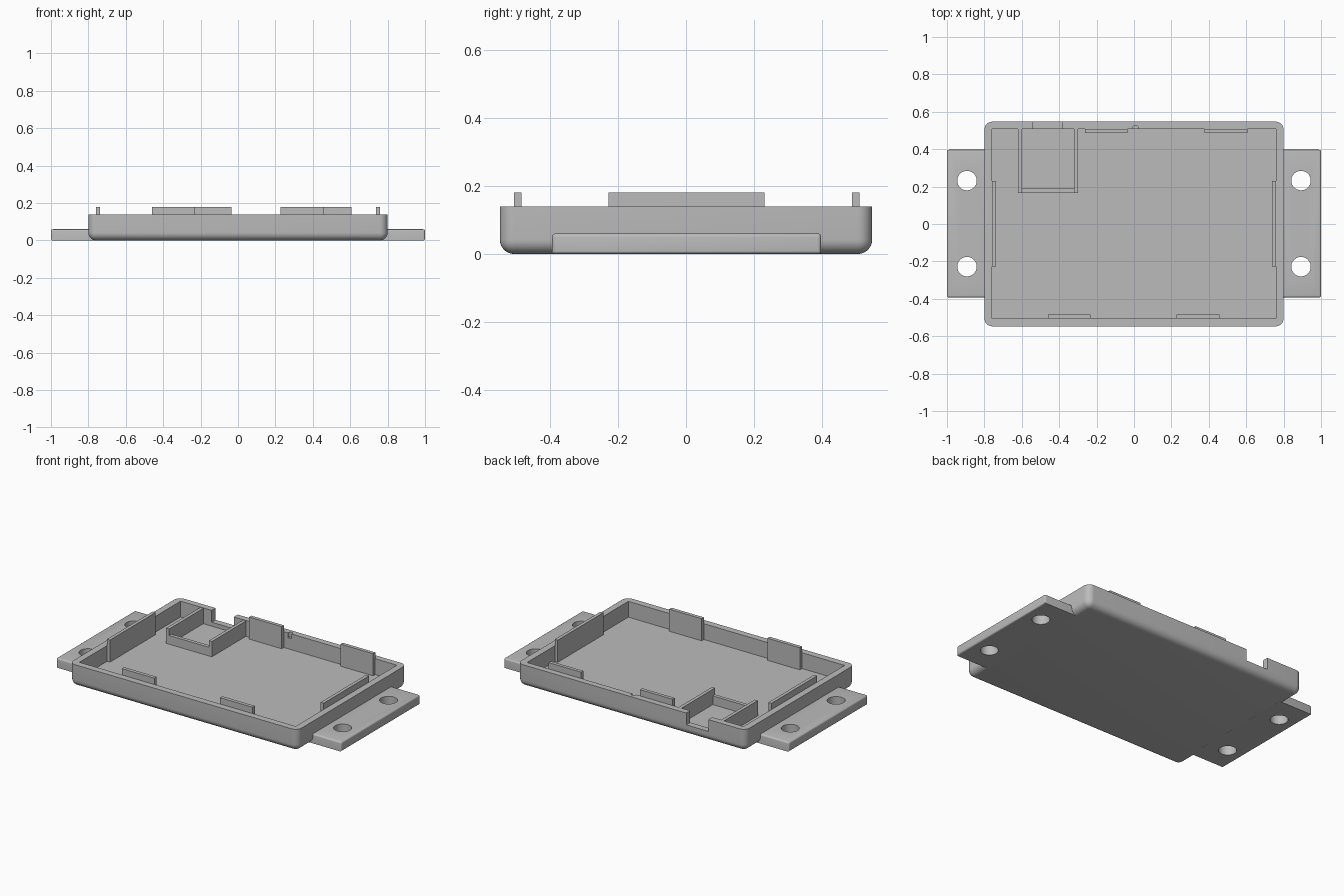
import bpy, bmesh, math

if "Cube" in bpy.data.objects:
    bpy.data.objects.remove(bpy.data.objects["Cube"])

gray = bpy.data.materials.new("light_gray")
gray.diffuse_color = (0.5, 0.5, 0.5, 1)
gray.use_nodes = True
gray.node_tree.nodes["Principled BSDF"].inputs["Base Color"].default_value = gray.diffuse_color


def box(name, x0, x1, y0, y1, z0, z1, radius=0, keep=None, segments=8):
    """Box from its limits; edges accepted by keep(a, b) are rounded."""
    bm = bmesh.new()
    bmesh.ops.create_cube(bm, size=1)
    for v in bm.verts:
        v.co = (x1 if v.co.x > 0 else x0, y1 if v.co.y > 0 else y0, z1 if v.co.z > 0 else z0)
    if radius:
        edges = [e for e in bm.edges if keep(e.verts[0].co, e.verts[1].co)]
        bmesh.ops.bevel(bm, geom=edges, offset=radius, segments=segments,
                        profile=0.5, affect='EDGES', clamp_overlap=True)
    return finish(name, bm)


def cylinder(name, x, y, z0, z1, r):
    bm = bmesh.new()
    bmesh.ops.create_cone(bm, cap_ends=True, segments=40, radius1=r, radius2=r, depth=z1 - z0)
    bmesh.ops.translate(bm, verts=bm.verts, vec=(x, y, (z0 + z1) / 2))
    return finish(name, bm)


def finish(name, bm):
    mesh = bpy.data.meshes.new(name)
    bm.to_mesh(mesh)
    bm.free()
    mesh.materials.append(gray)
    ob = bpy.data.objects.new(name, mesh)
    bpy.context.collection.objects.link(ob)
    return ob


def cut(target, cutter):
    bpy.context.view_layer.objects.active = target
    mod = target.modifiers.new("cut", 'BOOLEAN')
    mod.operation, mod.solver, mod.object = 'DIFFERENCE', 'EXACT', cutter
    bpy.ops.object.modifier_apply(modifier=mod.name)
    bpy.data.objects.remove(cutter)


def smooth(ob):
    bpy.ops.object.select_all(action='DESELECT')
    ob.select_set(True)
    bpy.context.view_layer.objects.active = ob
    bpy.ops.object.shade_smooth_by_angle(angle=math.radians(30))


FLOOR, RIM, TAB_TOP = 0.04, 0.14, 0.18

# Tray: rounded corners and underside, sharp rim
tray = box("tray", -0.8, 0.8, -0.547, 0.547, 0, RIM, 0.042,
           lambda a, b: min(a.z, b.z) < 0.01)
cut(tray, box("cavity", -0.758, 0.758, -0.505, 0.508, FLOOR, 0.3))
cut(tray, box("cable_slot", -0.54, -0.385, 0.45, 0.6, 0.065, 0.3))
cut(tray, cylinder("rim_dimple", 0.008, 0.513, 0.11, 0.2, 0.014))
smooth(tray)

# Mounting flanges with two screw holes each
for side, name in ((-1, "left"), (1, "right")):
    x0, x1 = sorted((side * 0.76, side * 1.0))
    flange = box(name + "_flange", x0, x1, -0.393, 0.397, 0, 0.06, 0.01,
                 lambda a, b: (a.x * side > 0.9 and b.x * side > 0.9) or
                 (a.z > 0.05 and b.z > 0.05 and abs(a.y - b.y) < 0.01), 4)
    for y in (-0.228, 0.232):
        cut(flange, cylinder("screw_hole", side * 0.893, y, -0.1, 0.2, 0.052))
    smooth(flange)
    # Long lid tab along the side wall
    x0, x1 = sorted((side * 0.738, side * 0.759))
    box(name + "_tab", x0, x1, -0.228, 0.23, FLOOR - 0.002, TAB_TOP)

# Lid tabs along the front and back walls
for x in (-0.46, 0.228):
    box("front_tab", x, x + 0.228, -0.506, -0.483, FLOOR - 0.002, TAB_TOP)
for x in (-0.263, 0.378):
    box("back_tab", x, x + 0.228, 0.487, 0.509, FLOOR - 0.002, TAB_TOP)

# Connector bay: two tall sides and a lower front lip
for x in (-0.62, -0.321):
    box("bay_side", x, x + 0.021, 0.167, 0.509, FLOOR - 0.002, RIM - 0.003)
box("bay_lip", -0.6, -0.32, 0.167, 0.19, FLOOR - 0.002, 0.095)
